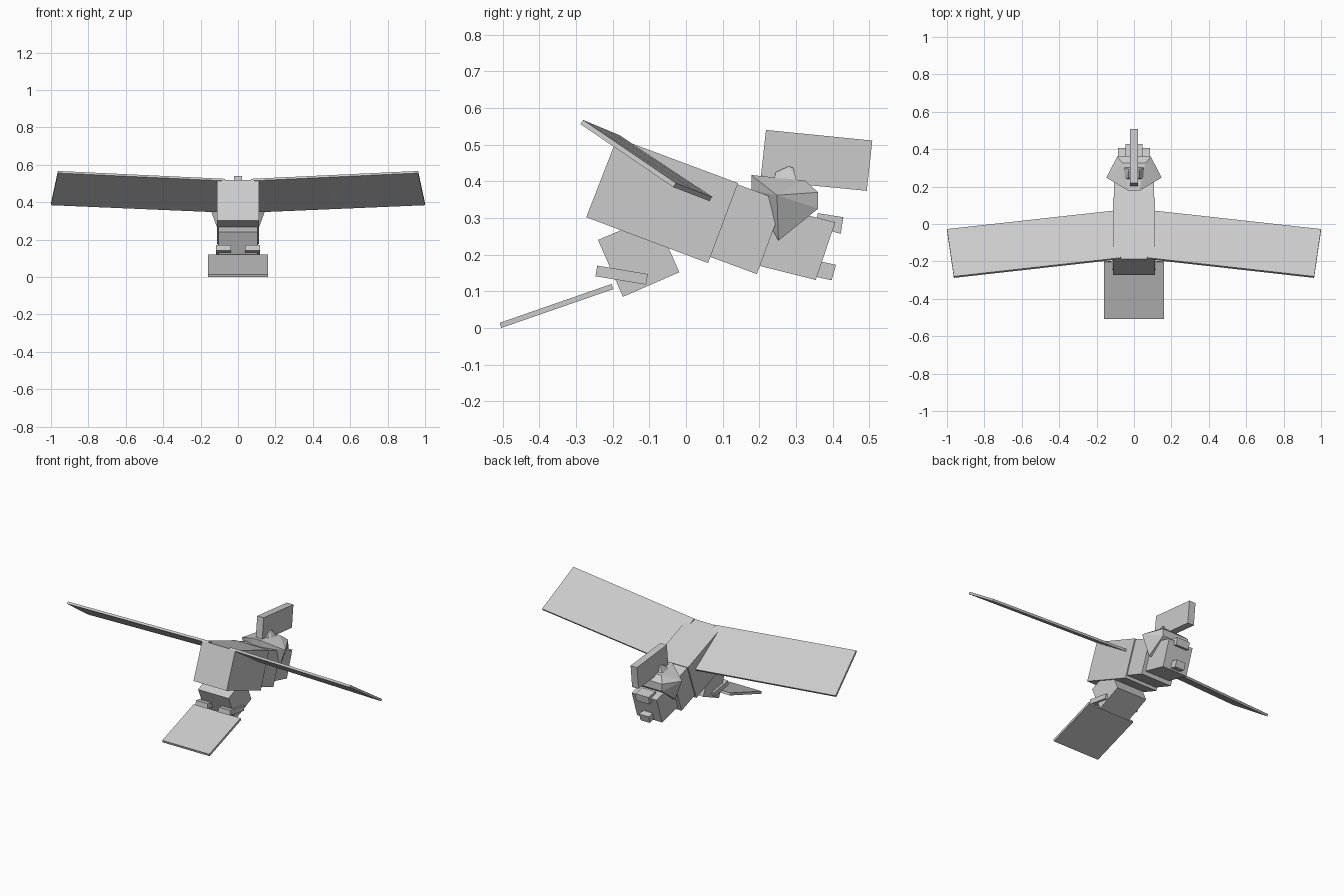
import bpy, bmesh
from mathutils import Vector

cube = bpy.data.objects.get("Cube")
if cube:
    bpy.data.objects.remove(cube, do_unlink=True)

grey = bpy.data.materials.new("light grey")
grey.use_nodes = True
colour = (0.6, 0.6, 0.6, 1)
grey.diffuse_color = colour
grey.node_tree.nodes["Principled BSDF"].inputs["Base Color"].default_value = colour


def hull(name, points):
    """Flat-sided solid wrapped around the points."""
    bm = bmesh.new()
    for p in points:
        bm.verts.new(p)
    out = bmesh.ops.convex_hull(bm, input=bm.verts)
    spare = [g for g in out["geom_interior"] if isinstance(g, bmesh.types.BMVert)]
    if spare:
        bmesh.ops.delete(bm, geom=spare, context='VERTS')
    bmesh.ops.dissolve_limit(bm, angle_limit=0.01, verts=bm.verts, edges=bm.edges)
    bmesh.ops.recalc_face_normals(bm, faces=bm.faces)
    mesh = bpy.data.meshes.new(name)
    bm.to_mesh(mesh)
    bm.free()
    mesh.materials.append(grey)
    obj = bpy.data.objects.new(name, mesh)
    bpy.context.collection.objects.link(obj)
    return obj


def block(name, x0, x1, profile):
    """Side profile in (y, z), extruded from x0 to x1."""
    return hull(name, [(x, y, z) for x in (x0, x1) for y, z in profile])


def mirrored(points):
    return [(s * x, y, z) for s in (-1, 1) for x, y, z in points]


# Body, stepping down toward the back
block("body", -0.113, 0.113, [(-0.272, 0.302), (0.06, 0.177), (0.142, 0.395), (-0.188, 0.518)])
block("rear_body", -0.106, 0.106, [(0.03, 0.207), (0.193, 0.147), (0.267, 0.345), (0.104, 0.405)])
block("rear_section", -0.085, 0.085, [(0.19, 0.172), (0.354, 0.131), (0.407, 0.288), (0.243, 0.33)])
block("upper_rear_peg", -0.045, 0.045, [(0.35, 0.276), (0.422, 0.257), (0.429, 0.302), (0.36, 0.313)])
block("lower_rear_peg", -0.032, 0.032, [(0.34, 0.143), (0.397, 0.13), (0.409, 0.172), (0.35, 0.185)])

# Faceted hood with flared sides, its cap and the upright fin
hull("hood", mirrored([
    (0.03, 0.178, 0.417), (0.03, 0.178, 0.376), (0.148, 0.248, 0.362),
    (0.09, 0.36, 0.37), (0.09, 0.36, 0.325), (0.102, 0.252, 0.238),
    (0.06, 0.325, 0.402), (0.05, 0.23, 0.405)]))
hull("hood_cap", mirrored([
    (0.06, 0.235, 0.39), (0.06, 0.305, 0.39), (0.03, 0.245, 0.425),
    (0.03, 0.28, 0.441), (0.03, 0.292, 0.437)]))
block("fin", -0.022, 0.022, [(0.218, 0.54), (0.508, 0.511), (0.493, 0.374), (0.203, 0.402)])

# Swept wings, each made of an inner and an outer panel
drop = Vector((0, -0.008, -0.011))
lead_root, lead_tip = Vector((0.07, -0.18, 0.525)), Vector((0.963, -0.28, 0.567))
trail_root, trail_tip = Vector((0.105, 0.072, 0.357)), Vector((1.0, -0.027, 0.395))
for side, s in (("left", 1), ("right", -1)):
    for part, a, b in (("inner", 0, 0.45), ("outer", 0.45, 1)):
        top = [p.lerp(q, t) for t in (a, b)
               for p, q in ((lead_root, lead_tip), (trail_root, trail_tip))]
        corners = top + [p + drop for p in top]
        hull(side + "_" + part + "_wing", [(s * p.x, p.y, p.z) for p in corners])

# Lower front section, side slabs and flat plate
block("lower_section", -0.104, 0.104, [(-0.24, 0.24), (-0.172, 0.085), (-0.018, 0.152), (-0.086, 0.305)])
for side, s in (("left", 1), ("right", -1)):
    block(side + "_slab", s * 0.037, s * 0.117,
          [(-0.242, 0.17), (-0.247, 0.141), (-0.109, 0.118), (-0.104, 0.147)])
block("front_plate", -0.16, 0.16, [(-0.508, 0.014), (-0.504, 0), (-0.198, 0.106), (-0.203, 0.12)])
